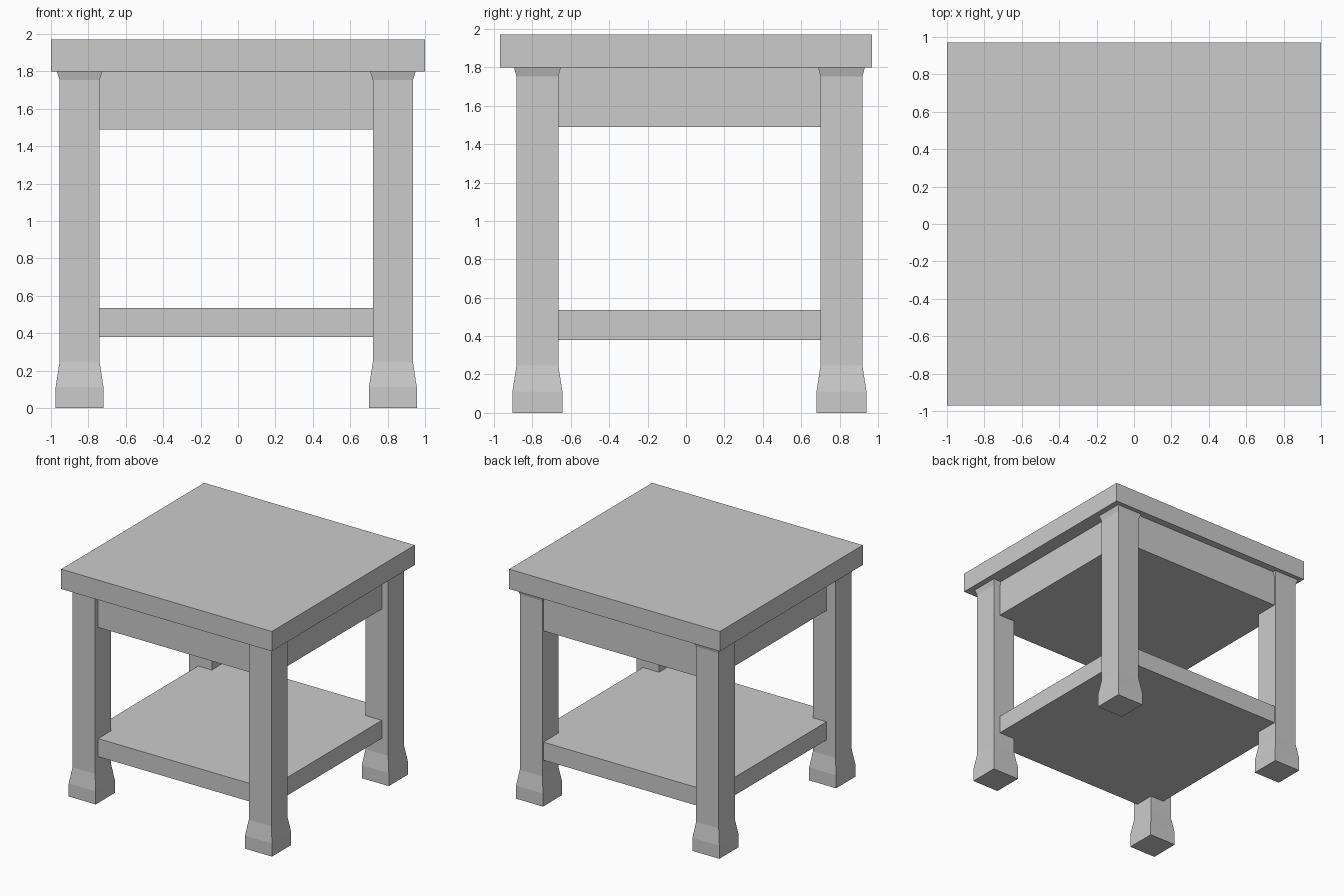
import bpy
import bmesh

cube = bpy.data.objects.get("Cube")
if cube:
    bpy.data.objects.remove(cube, do_unlink=True)

# One plain grey for the whole table
grey = bpy.data.materials.new("light_grey")
grey.use_nodes = True
colour = (0.6, 0.6, 0.6, 1.0)
grey.diffuse_color = colour
grey.node_tree.nodes["Principled BSDF"].inputs["Base Color"].default_value = colour


def square_loft(name, centre, sections):
    """Stack rectangular sections (half_x, half_y, z) into a closed solid."""
    bm = bmesh.new()
    cx, cy = centre
    rings = []
    for hx, hy, z in sections:
        corners = [(-hx, -hy), (hx, -hy), (hx, hy), (-hx, hy)]
        rings.append([bm.verts.new((cx + x, cy + y, z)) for x, y in corners])
    for low, high in zip(rings, rings[1:]):
        for i in range(4):
            j = (i + 1) % 4
            bm.faces.new((low[i], low[j], high[j], high[i]))
    bm.faces.new(rings[0][::-1])
    bm.faces.new(rings[-1])
    mesh = bpy.data.meshes.new(name)
    bm.to_mesh(mesh)
    bm.free()
    mesh.materials.append(grey)
    obj = bpy.data.objects.new(name, mesh)
    bpy.context.collection.objects.link(obj)
    return obj


def box(name, x0, x1, y0, y1, z0, z1):
    hx, hy = (x1 - x0) / 2, (y1 - y0) / 2
    return square_loft(name, ((x0 + x1) / 2, (y0 + y1) / 2),
                       [(hx, hy, z0), (hx, hy, z1)])


# Slabs: top, solid apron block and lower shelf
box("table_top", -1.0, 1.0, -0.97, 0.97, 1.8, 1.97)
box("apron", -0.87, 0.875, -0.84, 0.905, 1.49, 1.8)
box("lower_shelf", -0.87, 0.875, -0.84, 0.905, 0.38, 0.535)

# Legs: block foot, taper, straight shaft and flared head
leg_profile = [(0.128, 0.13, 0.0), (0.128, 0.13, 0.112),
               (0.107, 0.109, 0.247), (0.107, 0.109, 1.753),
               (0.122, 0.122, 1.8)]
for side, x in (("right", -0.847), ("left", 0.828)):
    for end, y in (("front", -0.774), ("back", 0.81)):
        square_loft(f"{end}_{side}_leg", (x, y), leg_profile)
